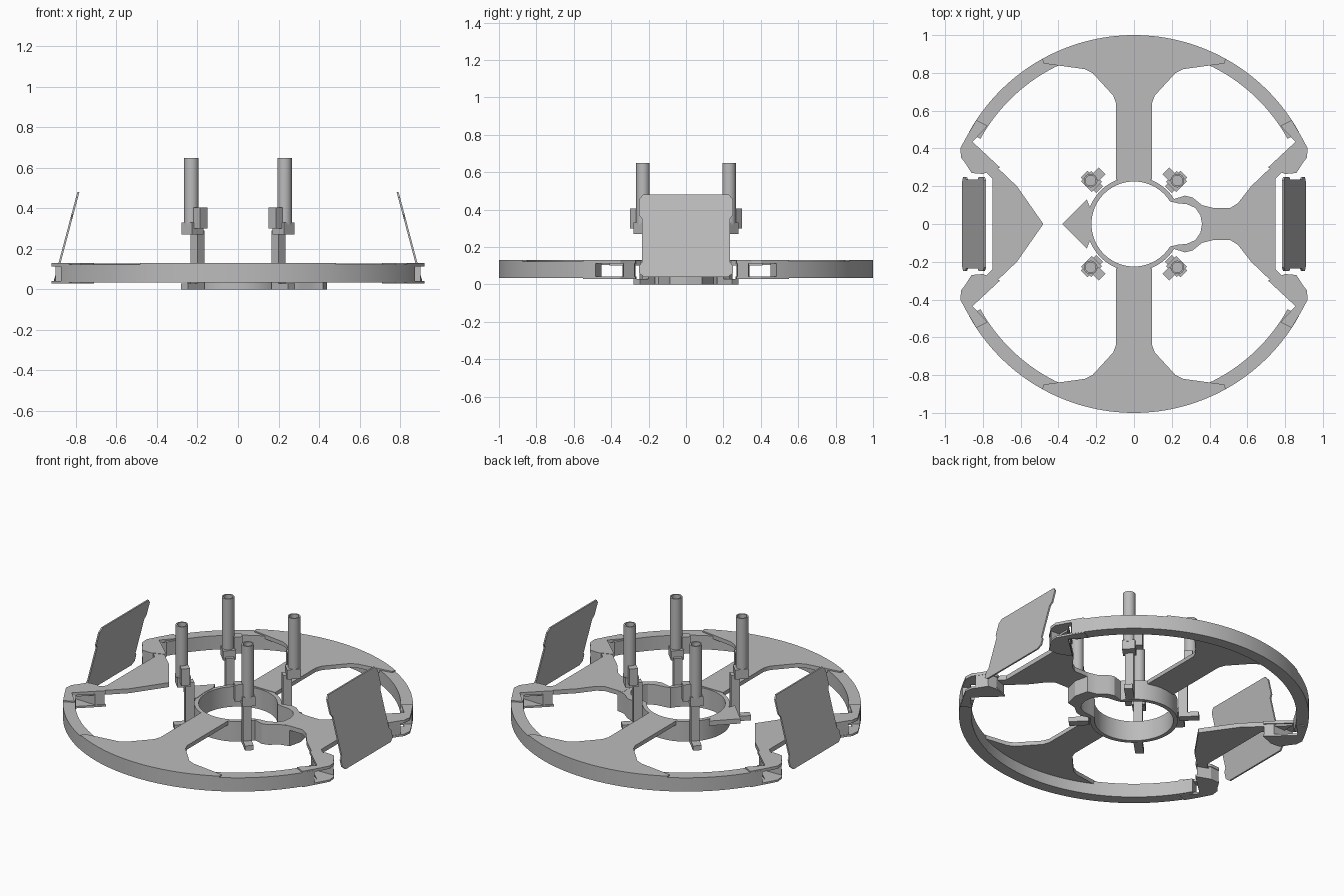
import bpy, bmesh
from math import sin, cos, radians, pi, hypot
from mathutils import Matrix, Vector

cube = bpy.data.objects.get("Cube")
if cube:
    bpy.data.objects.remove(cube, do_unlink=True)

grey = bpy.data.materials.new("plain_grey")
COLOUR = (0.5, 0.5, 0.5, 1)
grey.use_nodes = True
grey.diffuse_color = COLOUR
grey.node_tree.nodes["Principled BSDF"].inputs["Base Color"].default_value = COLOUR


def finish(name, bm):
    bmesh.ops.recalc_face_normals(bm, faces=bm.faces)
    mesh = bpy.data.meshes.new(name)
    bm.to_mesh(mesh)
    bm.free()
    mesh.materials.append(grey)
    obj = bpy.data.objects.new(name, mesh)
    bpy.context.collection.objects.link(obj)
    bpy.ops.object.select_all(action='DESELECT')
    obj.select_set(True)
    bpy.context.view_layer.objects.active = obj
    bpy.ops.object.shade_smooth_by_angle(angle=radians(25))
    return obj


def prism(name, pts, z0, z1, place=None):
    """Extruded flat outline; place maps (x, y, z) to its final position."""
    bm = bmesh.new()
    place = place or (lambda x, y, z: (x, y, z))
    low = [bm.verts.new(place(x, y, z0)) for x, y in pts]
    top = [bm.verts.new(place(x, y, z1)) for x, y in pts]
    bm.faces.new(low)
    bm.faces.new(top)
    for i in range(len(pts)):
        j = (i + 1) % len(pts)
        bm.faces.new((low[i], low[j], top[j], top[i]))
    return finish(name, bm)


def wall(name, inner, outer, z0, z1):
    """Closed wall between two matching outlines."""
    bm = bmesh.new()
    loops = [[bm.verts.new((x, y, z)) for x, y in pts]
             for pts, z in ((inner, z0), (outer, z0), (outer, z1), (inner, z1))]
    n = len(inner)
    for k in range(4):
        a, b = loops[k], loops[(k + 1) % 4]
        for i in range(n):
            j = (i + 1) % n
            bm.faces.new((a[i], a[j], b[j], b[i]))
    return finish(name, bm)


def arc(r, a0, a1, n, cx=0, cy=0):
    return [(cx + r * cos(radians(a0 + (a1 - a0) * i / n)),
             cy + r * sin(radians(a0 + (a1 - a0) * i / n))) for i in range(n + 1)]


def flip(pts, sx, sy):
    return [(x * sx, y * sy) for x, y in pts]


def both(pts):
    """Add the mirror image of a half outline across the x axis."""
    return pts + [(x, -y) for x, y in reversed(pts) if abs(y) > 1e-6]


def turned_box(name, x, y, z0, z1, radial, tangent, angle):
    """Upright box turned about z."""
    c, s = cos(angle), sin(angle)
    pts = [(x + u * radial / 2 * c - v * tangent / 2 * s,
            y + u * radial / 2 * s + v * tangent / 2 * c)
           for u, v in ((-1, -1), (1, -1), (1, 1), (-1, 1))]
    return prism(name, pts, z0, z1)


# Outer rim halves and their wide spokes
for side, sy in (("front", -1), ("back", 1)):
    rim = arc(1, 29, 151, 64) + arc(0.93, 151, 29, 64)
    prism(side + "_rim", flip(rim, 1, sy), 0.035, 0.122)
    half = [(0.48, 0.85), (0.26, 0.82), (0.22, 0.80), (0.11, 0.68),
            (0.095, 0.64), (0.095, 0.235)]
    spoke = arc(1, 119, 61, 30) + half + [(-x, y) for x, y in reversed(half)]
    prism(side + "_spoke", flip(spoke, 1, sy), 0.105, 0.13)

# Side arms: forked plate joined to the hub on +x, loose arrow plate on -x
fork = [(0.75, 0), (0.75, 0.24), (0.78, 0.27), (0.84, 0.33), (0.84, 0.41), (0.62, 0.2)]
left_arm = fork[1:] + [(0.55, 0.11), (0.51, 0.085), (0.38, 0.085)]
prism("left_arm", both(left_arm), 0.1, 0.128)
prism("right_arm", flip(both(fork[1:] + [(0.48, 0)]), -1, 1), 0.1, 0.128)

# Open brackets joining the rim ends to the side arms
bracket = [(0.835, 0.55), (0.885, 0.465), (0.92, 0.40), (0.915, 0.35), (0.895, 0.325),
           (0.86, 0.27), (0.80, 0.265), (0.71, 0.30), (0.855, 0.435), (0.775, 0.52)]
inner_block = [(0.90, 0.335), (0.86, 0.275), (0.80, 0.27), (0.72, 0.30), (0.76, 0.34)]
for sx in (-1, 1):
    for sy in (-1, 1):
        prism("bracket_top", flip(bracket, sx, sy), 0.112, 0.13)
        prism("bracket_bottom", flip(bracket, sx, sy), 0.03, 0.042)
        prism("bracket_block", flip(inner_block, sx, sy), 0.036, 0.12)

# Leaning side panels with notched edges
half_panel = [(0.225, 0.04), (0.25, 0.06), (0.25, 0.10), (0.235, 0.12), (0.235, 0.35),
              (0.25, 0.37), (0.25, 0.455), (0.23, 0.48)]
panel = half_panel + [(-y, z) for y, z in reversed(half_panel)]
for side, sx in (("right", -1), ("left", 1)):
    prism(side + "_panel", panel, -0.005, 0.005,
          lambda y, z, t: (sx * (0.905 - (z - 0.04) * 0.265 + t), y, z))

# Hub wall: round opening with a lobe towards +x
lobe_in = [(0.23, 0.11), (0.28, 0.105), (0.325, 0.085), (0.352, 0.045), (0.36, 0)]
lobe_out = [(0.27, 0.15), (0.31, 0.14), (0.36, 0.10), (0.42, 0.085), (0.44, 0)]
opening = arc(0.225, 180, 32, 32) + lobe_in
outside = arc(0.25, 180, 32, 32) + lobe_out


def full(pts):
    return pts + [(x, -y) for x, y in reversed(pts[1:-1])]


wall("hub_wall", full(opening), full(outside), 0.0, 0.127)

# Pointed plate on the hub facing the loose arm
prism("hub_point", [(-0.38, 0), (-0.25, 0.13), (-0.23, 0.08), (-0.237, 0),
                    (-0.23, -0.08), (-0.25, -0.13)], 0.1, 0.13)

# Four corner posts carrying hollow tubes
for sx in (-1, 1):
    for sy in (-1, 1):
        turn = pi / 4 * sx * sy
        turned_box("post_foot", sx * 0.225, sy * 0.225, 0.0, 0.03, 0.11, 0.05, turn)
        turned_box("post_column", sx * 0.2, sy * 0.2, 0.0, 0.29, 0.05, 0.05, turn)
        turned_box("tube_seat", sx * 0.225, sy * 0.225, 0.27, 0.33, 0.08, 0.075, turn)
        turned_box("tube_clip", sx * 0.187, sy * 0.263, 0.30, 0.405, 0.05, 0.05, turn)
        x, y = sx * 0.23, sy * 0.23
        wall("tube", arc(0.027, 0, 345, 23, x, y), arc(0.036, 0, 345, 23, x, y), 0.32, 0.65)
